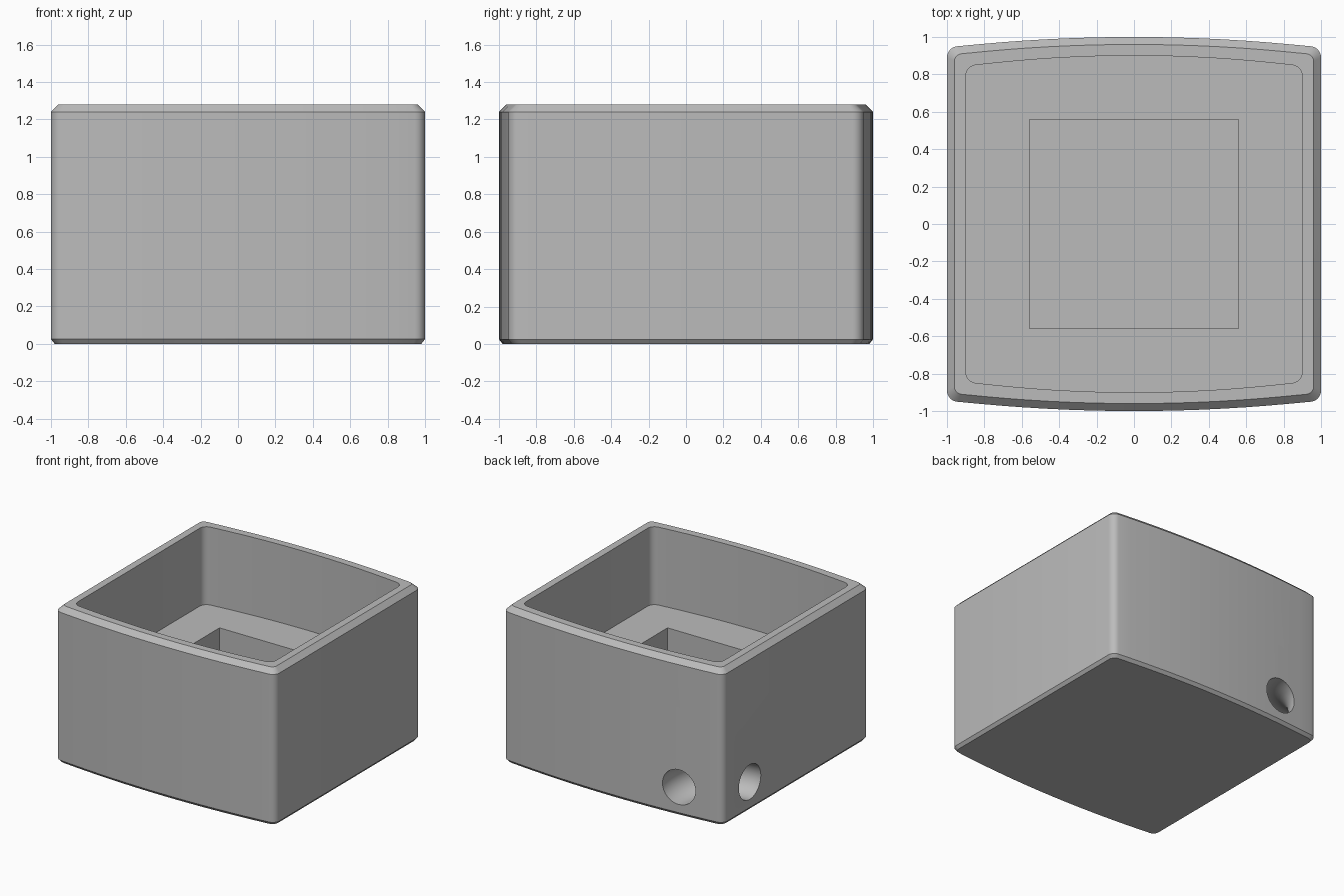
import bpy, bmesh, math

cube = bpy.data.objects.get("Cube")
if cube:
    bpy.data.objects.remove(cube, do_unlink=True)

grey = bpy.data.materials.new("light_grey")
grey.use_nodes = True
colour = (0.5, 0.5, 0.5, 1)
grey.diffuse_color = colour
grey.node_tree.nodes["Principled BSDF"].inputs["Base Color"].default_value = colour


def outline(inset, radius, corner_steps=6, bow_steps=16):
    """Rounded rectangle with straight sides and gently bowed front and back."""
    half = 1 - inset
    bow = 0.05
    edge = half - radius                       # where the bowed edge meets the corner
    height = lambda x: half - bow * (x / edge) ** 2
    tilt = math.atan(2 * bow / edge)           # slope of the bow at its end
    cx = half - radius
    cy = height(edge) - radius * math.cos(tilt)
    back = []
    for i in range(corner_steps + 1):
        a = (math.pi / 2 - tilt) * i / corner_steps
        back.append((cx + radius * math.cos(a), cy + radius * math.sin(a)))
    end = back[-1][0]
    for i in range(1, bow_steps):
        x = end * (1 - 2 * i / bow_steps)
        back.append((x, height(x)))
    back += [(-x, y) for x, y in back[corner_steps::-1]]
    return back + [(-x, -y) for x, y in back]


# Shell: rings of (inset, corner radius, height), lofted from the base
# up the outside, over the rim and down to the inner floor
rings = [(0.02, 0.05, 0), (0, 0.06, 0.025), (0, 0.06, 1.24),
         (0.04, 0.04, 1.28), (0.1, 0.06, 1.28), (0.1, 0.06, 0.64)]
bm = bmesh.new()
loops = [[bm.verts.new((x, y, z)) for x, y in outline(inset, r)]
         for inset, r, z in rings]
for low, high in zip(loops, loops[1:]):
    n = len(low)
    for i in range(n):
        j = (i + 1) % n
        bm.faces.new((low[i], low[j], high[j], high[i]))
bm.faces.new(loops[0][::-1])
bm.faces.new(loops[-1])
bmesh.ops.recalc_face_normals(bm, faces=bm.faces)
mesh = bpy.data.meshes.new("box_body")
bm.to_mesh(mesh)
bm.free()
body = bpy.data.objects.new("box_body", mesh)
bpy.context.collection.objects.link(body)
mesh.materials.append(grey)


def cut(cutter):
    """Subtract a cutter from the body and discard it."""
    cutter.hide_render = True
    cutter.data.materials.append(grey)
    mod = body.modifiers.new("cut", "BOOLEAN")
    mod.operation = "DIFFERENCE"
    mod.solver = "EXACT"
    mod.object = cutter
    bpy.ops.object.select_all(action="DESELECT")
    body.select_set(True)
    bpy.context.view_layer.objects.active = body
    bpy.ops.object.modifier_apply(modifier=mod.name)
    bpy.data.objects.remove(cutter, do_unlink=True)


# Square pocket in the inner floor
bpy.ops.mesh.primitive_cube_add(size=1, location=(0, 0, 0.65))
pocket = bpy.context.object
pocket.name = "pocket_cutter"
pocket.scale = (1.12, 1.12, 1)
cut(pocket)

# Curved cord tunnel around the back corner
bpy.ops.mesh.primitive_torus_add(location=(-1, 0.98, 0.235), major_radius=0.38,
                                 minor_radius=0.143, major_segments=64,
                                 minor_segments=32)
tunnel = bpy.context.object
tunnel.name = "tunnel_cutter"
cut(tunnel)

bpy.ops.object.select_all(action="DESELECT")
body.select_set(True)
bpy.context.view_layer.objects.active = body
bpy.ops.object.shade_smooth_by_angle(angle=math.radians(30))
